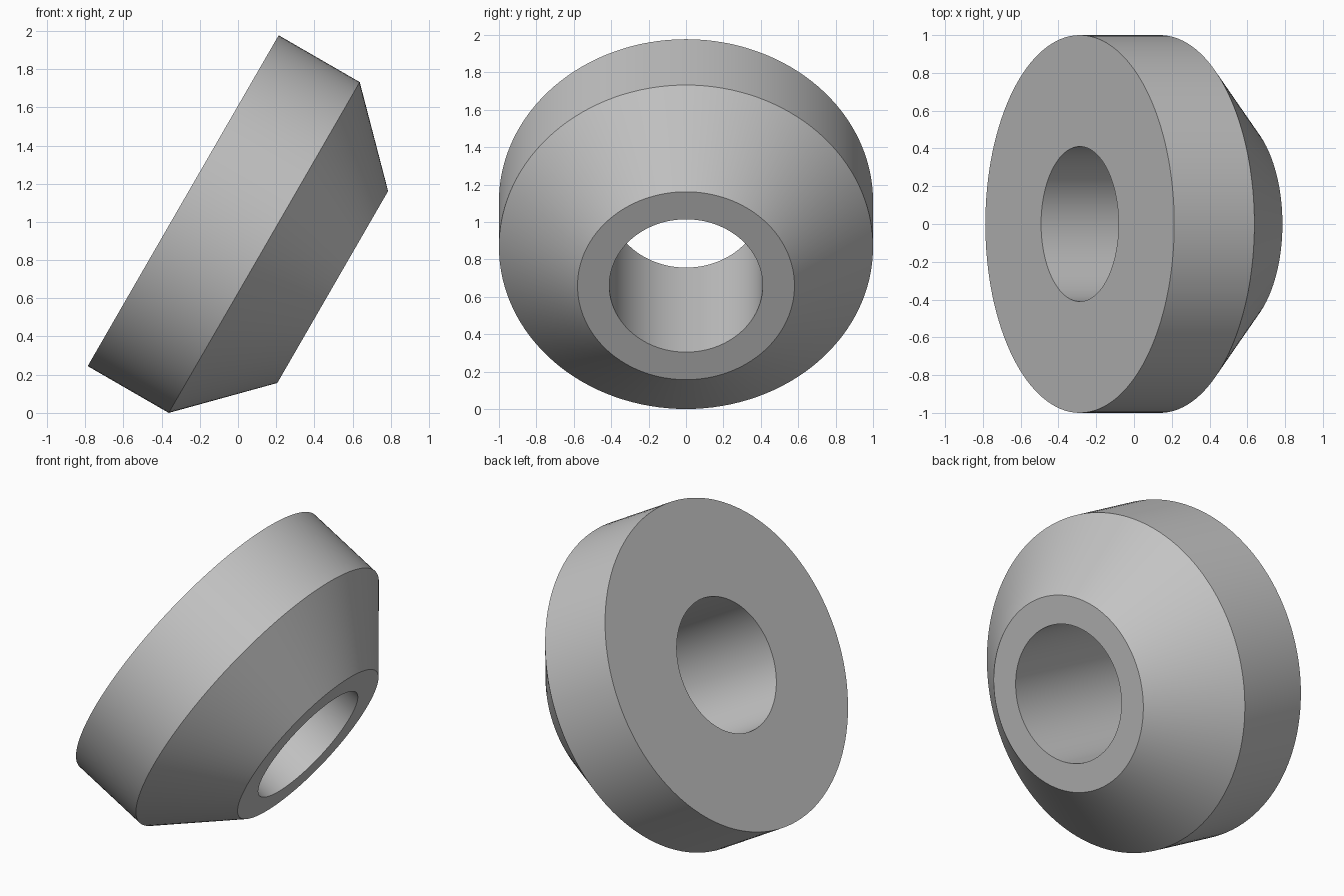
import bpy
import bmesh
import math
from mathutils import Matrix, Vector

cube = bpy.data.objects.get("Cube")
if cube:
    bpy.data.objects.remove(cube, do_unlink=True)

# One plain grey finish
grey = bpy.data.materials.new("plain_grey")
grey.use_nodes = True
colour = (0.55, 0.55, 0.55, 1.0)
grey.diffuse_color = colour
grey.node_tree.nodes["Principled BSDF"].inputs["Base Color"].default_value = colour

# Closed section of the ring: (radius, distance along the axis)
BORE, RIM, NOSE = 0.41, 1.0, 0.58
RIM_DEPTH, DEPTH = 0.49, 0.904
SECTION = [(BORE, 0), (RIM, 0), (RIM, RIM_DEPTH), (NOSE, DEPTH), (BORE, DEPTH)]
STEPS = 128


def lathe(name, section, steps, placement):
    """Turn a closed section around local z, then place it."""
    bm = bmesh.new()
    rings = []
    for i in range(steps):
        a = math.tau * i / steps
        rings.append([bm.verts.new((r * math.cos(a), r * math.sin(a), h))
                      for r, h in section])
    for i, ring in enumerate(rings):
        following = rings[(i + 1) % steps]
        for j in range(len(section)):
            k = (j + 1) % len(section)
            bm.faces.new((ring[j], following[j], following[k], ring[k]))
    bmesh.ops.recalc_face_normals(bm, faces=bm.faces)
    bm.transform(placement)
    mesh = bpy.data.meshes.new(name)
    bm.to_mesh(mesh)
    bm.free()
    obj = bpy.data.objects.new(name, mesh)
    bpy.context.collection.objects.link(obj)
    return obj


# Bored tapered collar, its narrow end tilted down towards the left
tilt = Matrix.Rotation(math.radians(120), 4, 'Y')
place = Matrix.Translation(Vector((-0.287, 0, 1.111))) @ tilt
collar = lathe("tapered_collar", SECTION, STEPS, place)
collar.data.materials.append(grey)

bpy.ops.object.select_all(action='DESELECT')
collar.select_set(True)
bpy.context.view_layer.objects.active = collar
bpy.ops.object.shade_smooth_by_angle(angle=math.radians(25))
